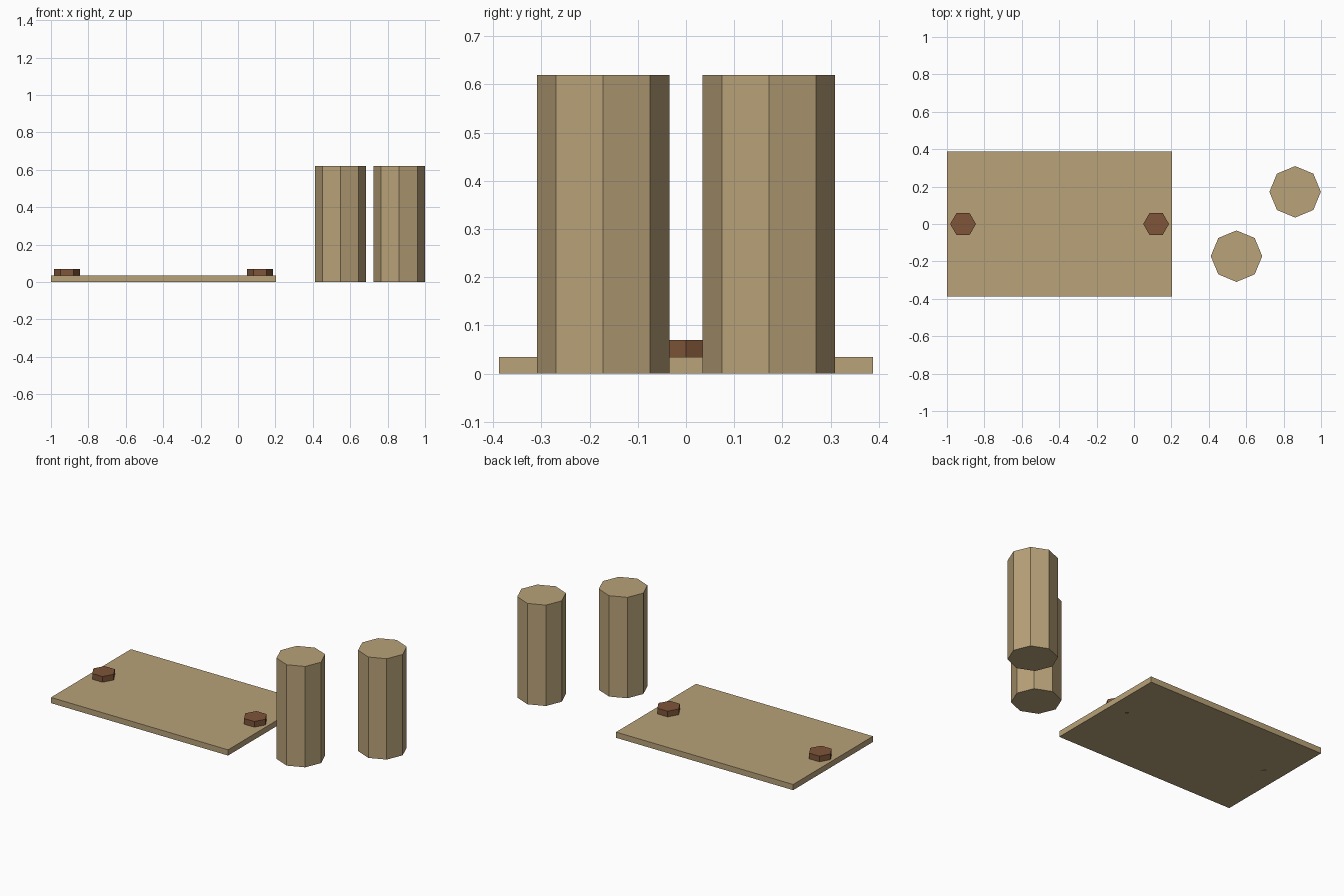
import bpy

if "Cube" in bpy.data.objects:
    bpy.data.objects.remove(bpy.data.objects["Cube"])


def material(name, rgb):
    m = bpy.data.materials.new(name)
    m.diffuse_color = (*rgb, 1)
    m.use_nodes = True
    m.node_tree.nodes["Principled BSDF"].inputs["Base Color"].default_value = m.diffuse_color
    return m


tan = material("tan", (0.48, 0.36, 0.19))
brown = material("brown", (0.21, 0.09, 0.04))


def prism(name, sides, radius, height, x, y, mat):
    # flat-sided column standing on z = 0, with corners on the x axis
    bpy.ops.mesh.primitive_cylinder_add(vertices=sides, radius=radius, depth=height,
                                        location=(x, y, height / 2),
                                        rotation=(0, 0, 1.5707963))
    ob = bpy.context.object
    ob.name = name
    ob.data.materials.append(mat)


# flat board
CX = -0.398
bpy.ops.mesh.primitive_cube_add(size=1, location=(CX, 0, 0.0175))
board = bpy.context.object
board.name = "board"
board.scale = (1.204, 0.776, 0.035)
bpy.ops.object.transform_apply(location=False, rotation=False, scale=True)
board.data.materials.append(tan)

# hexagonal pegs through the board, one at each end
for side, label in ((-1, "left"), (1, "right")):
    prism(f"{label}_peg", 6, 0.069, 0.07, CX + side * 0.516, 0, brown)

# octagonal posts beside the board
prism("front_post", 8, 0.1375, 0.62, 0.548, -0.172, tan)
prism("back_post", 8, 0.1375, 0.62, 0.8615, 0.172, tan)
